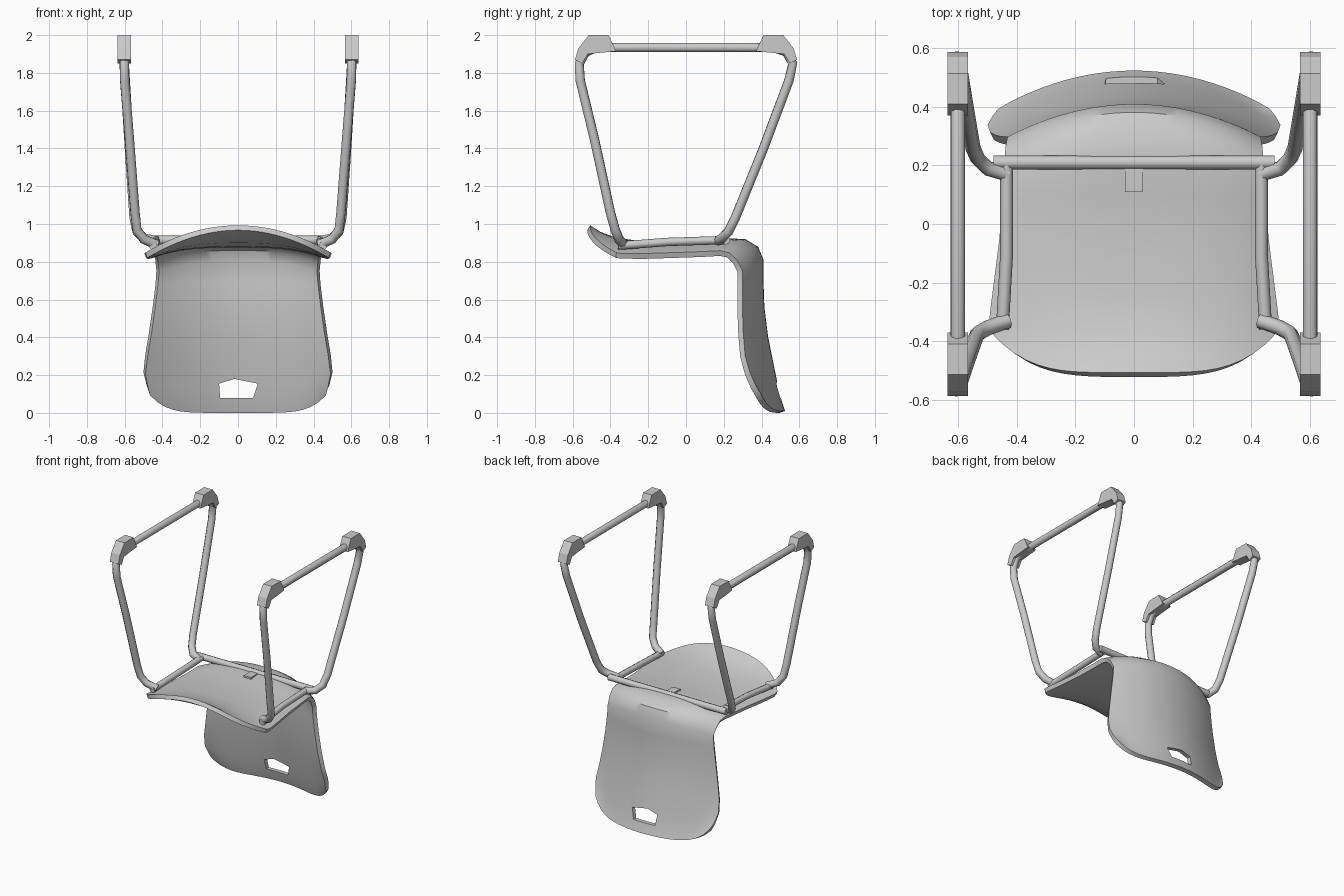
import bpy, bmesh
from mathutils import Vector

if "Cube" in bpy.data.objects:
    bpy.data.objects.remove(bpy.data.objects["Cube"])


def mesh_object(name, verts, faces):
    me = bpy.data.meshes.new(name)
    me.from_pydata(verts, [], faces)
    bm = bmesh.new()
    bm.from_mesh(me)
    bmesh.ops.recalc_face_normals(bm, faces=bm.faces)
    bm.to_mesh(me)
    bm.free()
    ob = bpy.data.objects.new(name, me)
    bpy.context.collection.objects.link(ob)
    return ob


def prism(name, profile, axis, lo, hi):
    """Extrude a 2D profile along x (axis 0), y (1) or z (2)."""
    n = len(profile)
    verts = []
    for d in (lo, hi):
        for p in profile:
            v = list(p)
            v.insert(axis, d)
            verts.append(v)
    faces = [tuple(range(n)), tuple(range(2 * n - 1, n - 1, -1))]
    faces += [(i, (i + 1) % n, n + (i + 1) % n, n + i) for i in range(n)]
    return mesh_object(name, verts, faces)


def tube(name, points, radius):
    cu = bpy.data.curves.new(name, 'CURVE')
    cu.dimensions = '3D'
    cu.bevel_depth = radius
    cu.bevel_resolution = 2
    cu.use_fill_caps = True
    sp = cu.splines.new('POLY')
    sp.points.add(len(points) - 1)
    for p, co in zip(sp.points, points):
        p.co = (*co, 1)
    ob = bpy.data.objects.new(name, cu)
    bpy.context.collection.objects.link(ob)
    return ob


# Shell sections: half width, centre y, centre z, edge y, edge z, y power, z power
rows = [
    (.485, -.515, .98, -.37, .835, 4, 2),
    (.49, -.46, .945, -.34, .83, 3.5, 2.2),
    (.485, -.38, .915, -.29, .83, 3, 2.5),
    (.475, -.25, .895, -.21, .83, 2, 3),
    (.455, -.05, .89, -.05, .835, 2, 3),
    (.445, .10, .895, .09, .84, 2, 3),
    (.44, .22, .91, .18, .845, 2, 3),
    (.435, .31, .905, .225, .835, 2, 2.5),
    (.43, .37, .87, .26, .80, 2, 2.5),
    (.425, .395, .81, .285, .75, 2, 2.5),
    (.43, .395, .70, .285, .68, 2, 2),
    (.445, .40, .56, .285, .56, 2, 2),
    (.465, .42, .40, .29, .42, 2, 2),
    (.485, .45, .25, .30, .30, 2, 3),
    (.495, .475, .13, .325, .21, 2, 5),
    (.48, .495, .05, .355, .14, 2, 6),
    (.465, .51, .005, .38, .10, 2, 6),
]
N = 24
verts = []
for w, yc, zc, ye, ze, py, pz in rows:
    for i in range(N + 1):
        u = 2 * i / N - 1
        verts.append((w * u, yc + (ye - yc) * abs(u) ** py, zc + (ze - zc) * abs(u) ** pz))
M = N + 1
faces = [(r * M + i, r * M + i + 1, (r + 1) * M + i + 1, (r + 1) * M + i)
         for r in range(len(rows) - 1) for i in range(N)]
shell = mesh_object("seat_and_back_shell", verts, faces)
sol = shell.modifiers.new("thickness", 'SOLIDIFY')
sol.thickness = 0.03
sol.offset = 0

# Hand hole in the backrest
cutter = prism("hand_hole_cutter",
               [(-.095, .08), (.08, .08), (.105, .155), (-.02, .18), (-.1, .155)], 1, .25, .8)
cutter.hide_render = True
cut = shell.modifiers.new("hand_hole", 'BOOLEAN')
cut.operation = 'DIFFERENCE'
cut.solver = 'EXACT'
cut.object = cutter
dg = bpy.context.evaluated_depsgraph_get()
shell_mesh = bpy.data.meshes.new_from_object(shell.evaluated_get(dg))
shell.modifiers.clear()
shell.data = shell_mesh
bpy.data.objects.remove(cutter)
bpy.context.view_layer.objects.active = shell
shell.select_set(True)
bpy.ops.object.shade_smooth_by_angle(angle=0.6)
shell.select_set(False)

# Sled legs, seat rails and foot pads, once per side
for s, side in ((-1, "left"), (1, "right")):
    path = [(.43, -.33, .89), (.50, -.355, .92), (.535, -.375, .97), (.545, -.40, 1.06),
            (.575, -.485, 1.45), (.60, -.56, 1.76), (.602, -.565, 1.85), (.602, -.53, 1.91),
            (.602, -.47, 1.935), (.602, .46, 1.935), (.602, .53, 1.91), (.602, .565, 1.85),
            (.597, .545, 1.76), (.575, .41, 1.4), (.55, .26, 1.03),
            (.535, .225, .96), (.50, .19, .925), (.43, .17, .91)]
    tube(side + "_sled_leg", [(s * x, y, z) for x, y, z in path], .026)
    tube(side + "_seat_rail", [(s * .45, -.36, .885), (s * .435, -.1, .905), (s * .435, .21, .915)], .022)
    for f, end in ((-1, "front"), (1, "back")):
        pad = [(f * y, z) for y, z in
               [(.37, 1.915), (.41, 2.0), (.515, 2.0), (.57, 1.93), (.588, 1.87), (.55, 1.85), (.52, 1.9)]]
        prism(side + "_" + end + "_foot_pad", pad, 0, s * .602 - .035, s * .602 + .035)

# Cross rail under the seat with its centre clip
tube("cross_rail", [(-.48, .21, .915), (0, .21, .915), (.48, .21, .915)], .024)
prism("centre_clip", [(-.03, .11), (.03, .11), (.03, .2), (-.03, .2)], 2, .895, .925)
